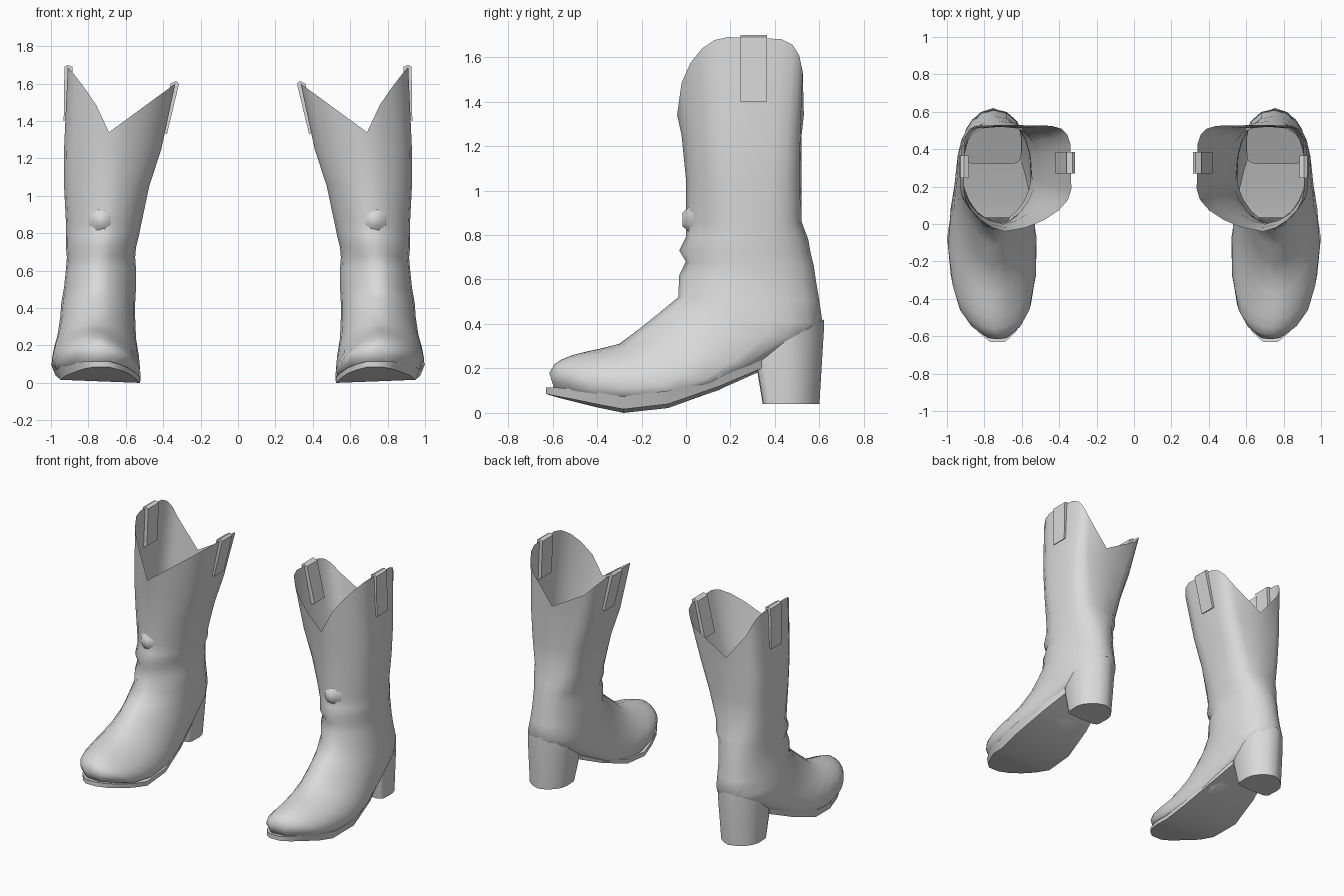
import bpy, bmesh, math
from mathutils import Matrix

cube = bpy.data.objects.get("Cube")
if cube:
    bpy.data.objects.remove(cube, do_unlink=True)

GREY = (0.7, 0.7, 0.7, 1)
mat = bpy.data.materials.new("plain grey")
mat.use_nodes = True
mat.diffuse_color = GREY
bsdf = mat.node_tree.nodes["Principled BSDF"]
bsdf.inputs["Base Color"].default_value = GREY
bsdf.inputs["Roughness"].default_value = 0.7


def finish(name, bm, angle=50):
    """Turn a bmesh into a smooth shaded object mirrored to the other boot."""
    bmesh.ops.recalc_face_normals(bm, faces=bm.faces)
    me = bpy.data.meshes.new(name)
    bm.to_mesh(me)
    bm.free()
    me.materials.append(mat)
    ob = bpy.data.objects.new(name, me)
    bpy.context.collection.objects.link(ob)
    for o in bpy.context.selected_objects:
        o.select_set(False)
    ob.select_set(True)
    bpy.context.view_layer.objects.active = ob
    bpy.ops.object.shade_smooth_by_angle(angle=math.radians(angle))
    mod = ob.modifiers.new("pair", "MIRROR")
    mod.use_mirror_merge = False


def ring(fy, fz, by, bz, xi, xo, xc, m, p, tilt=0.0, n=20):
    """Closed section from a slightly pointed front to a back squared off by p;
    m places the widest spot between them."""
    pts = []
    for i in range(n):
        a = 2 * math.pi * i / n
        u, v = math.cos(a), math.sin(a)
        if u < -1e-6:
            s = m + (1 - m) * abs(u) ** p
            v = math.copysign(abs(v) ** p, v) if abs(v) > 1e-6 else 0.0
        else:
            s = m * (1 - max(u, 0)) ** .8
        x = xc + (xo - xc) * v if v > 0 else xc + (xc - xi) * v
        pts.append([x, fy + (by - fy) * s, fz + (bz - fz) * s + tilt * (x - xc)])
    return pts


def loft(rings, cap_start, cap_end):
    bm = bmesh.new()
    rows = [[bm.verts.new(co) for co in r] for r in rings]
    n = len(rows[0])
    for a, b in zip(rows, rows[1:]):
        for i in range(n):
            j = (i + 1) % n
            bm.faces.new((a[i], a[j], b[j], b[i]))
    if cap_start:
        bm.faces.new(rows[0])
    if cap_end:
        bm.faces.new(rows[-1])
    return bm


# Shaft rim: square at the back, V-shaped dips at front and back
rim = ring(-.04, 1.34, .53, 1.34, .335, .91, .69, .40, .30)
for i, co in enumerate(rim):
    a = 2 * math.pi * i / len(rim)
    v = math.sin(a)
    power = .5 if math.cos(a) < -1e-6 else (.75 if v > 0 else 1.0)
    co[2] += (.35 if v > 0 else .26) * abs(v) ** power

# Shaft rings, then rings turning over the instep to the toe
SHAFT = [
    (-.02, 1.25, .52, 1.25, .41, .93, .69, .40, .40),
    (.00, 1.05, .52, 1.05, .475, .93, .70, .40, .50),
    (.00, .86, .52, .86, .515, .92, .72, .45, .65),
    (.00, .79, .55, .78, .53, .92, .72, .45, .75),
    (-.03, .73, .56, .72, .545, .92, .73, .45, .85),
    (.00, .68, .575, .66, .55, .915, .74, .45, .90),
    (-.03, .62, .585, .59, .545, .92, .75, .45, .95),
    (-.035, .52, .60, .50, .545, .93, .75, .45, .95),
]
FOOT = [
    (-.12, .45, .615, .40, .55, .945, .75, .50, .90),
    (-.22, .37, .56, .34, .55, .95, .75, .55, .70),
    (-.30, .31, .32, .20, .545, .965, .75, .60, .50, .05),
    (-.38, .29, .15, .11, .53, .985, .75, .70, .45, .08),
    (-.45, .275, -.02, .06, .525, .995, .75, .78, .40, .08),
    (-.51, .26, -.20, .04, .525, .98, .75, .78, .40, .08),
    (-.56, .24, -.38, .05, .55, .94, .745, .75, .45, .06),
    (-.59, .22, -.50, .075, .60, .875, .74, .65, .50, .04),
    (-.615, .18, -.59, .10, .67, .79, .73, .50, .60),
]
finish("boot_upper", loft([rim] + [ring(*r) for r in SHAFT + FOOT], False, True), 60)

# Sole: thin plate with a sloping outer edge
SOLE = [
    (-.63, .085, .69, .77), (-.58, .07, .635, .83), (-.50, .05, .585, .88),
    (-.40, .025, .55, .94), (-.28, .0, .525, .97), (-.08, .022, .52, 1.0),
    (.15, .105, .555, .965), (.34, .19, .60, .91),
]
sections = []
for y, z, xi, xo in SOLE:
    w = xo - xi - .08
    sections.append([(xi, y, z), (xo - .06 * w, y, z + .045 * w),
                     (xo, y, z + .12 * w + .03), (xi, y, z + .03)])
finish("sole", loft(sections, True, True), 60)

# Heel: rounded at the back, flat on its front face
HEEL = [
    (.62, .42, .32, .25, .60, .91, .755, .55, .30),
    (.62, .37, .32, .19, .60, .91, .755, .55, .30),
    (.60, .04, .345, .04, .625, .90, .755, .55, .30),
]
finish("heel", loft([ring(*r, n=16) for r in HEEL], True, True))

# Pull tabs folded over the rim on each side
TABS = {
    "outer_pull_tab": (.245, .365, [(.932, 1.40), (.928, 1.69), (.91, 1.70),
                                    (.885, 1.69), (.895, 1.42)]),
    "inner_pull_tab": (.27, .385, [(.38, 1.33), (.315, 1.60), (.33, 1.615),
                                   (.36, 1.60), (.42, 1.35)]),
}
for name, (y0, y1, prof) in TABS.items():
    finish(name, loft([[(x, y, z) for x, z in prof] for y in (y0, y1)], True, True), 40)

# Faceted stud on the front of the shaft
bm = bmesh.new()
bmesh.ops.create_cone(bm, cap_ends=True, segments=8, radius1=.074, radius2=.03, depth=.05,
                      matrix=Matrix.Translation((.73, .01, .87))
                      @ Matrix.Diagonal((1, 1, 1.12, 1))
                      @ Matrix.Rotation(math.radians(90), 4, 'X')
                      @ Matrix.Rotation(math.radians(22.5), 4, 'Z'))
finish("front_stud", bm)
